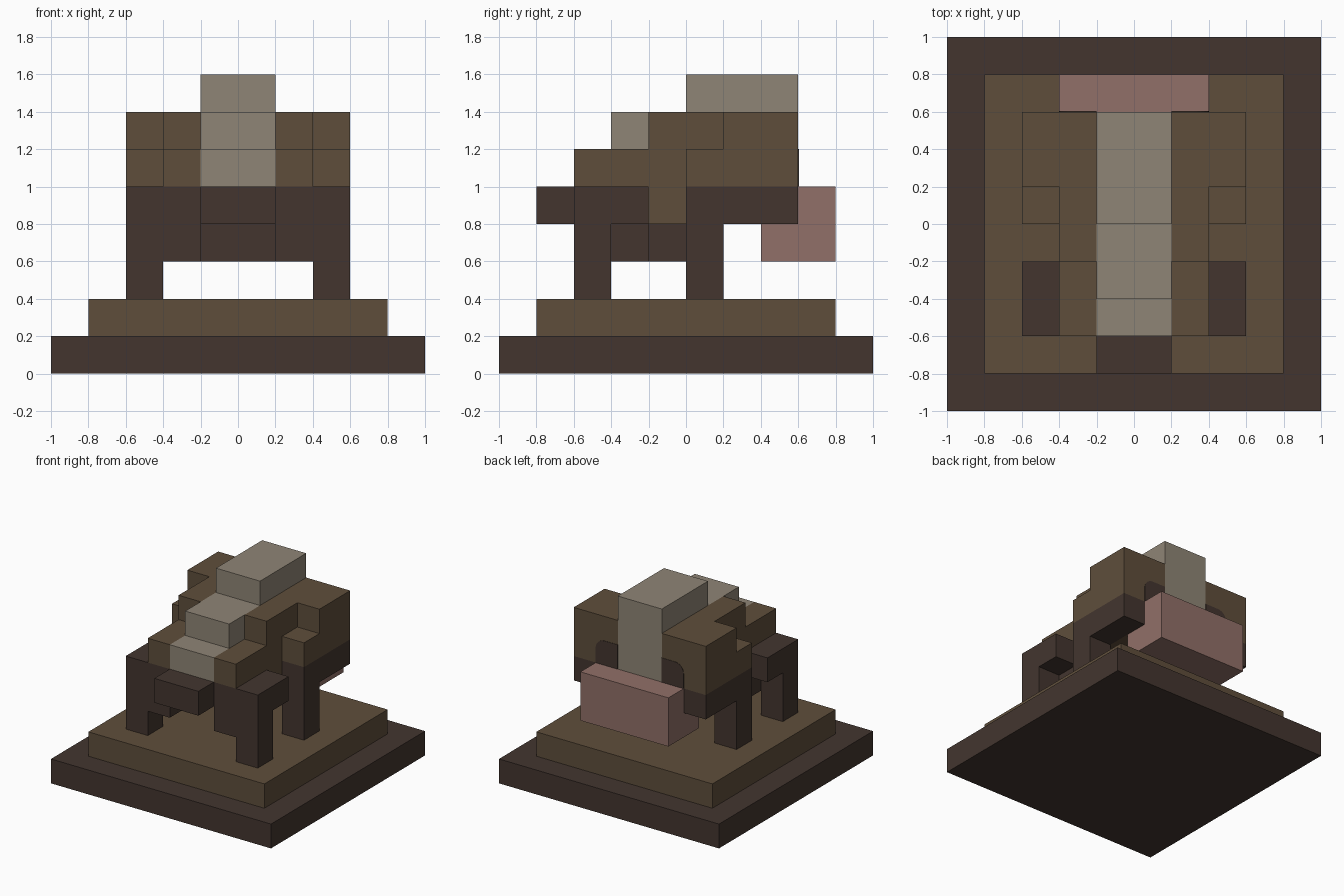
import bpy, bmesh, math

cube = bpy.data.objects.get("Cube")
if cube:
    bpy.data.objects.remove(cube, do_unlink=True)


def material(name, rgb):
    m = bpy.data.materials.new(name)
    m.use_nodes = True
    colour = (*rgb, 1.0)
    m.diffuse_color = colour
    bsdf = next(n for n in m.node_tree.nodes if n.type == 'BSDF_PRINCIPLED')
    bsdf.inputs["Base Color"].default_value = colour
    return m


DARK = material("dark brown", (0.056, 0.036, 0.028))
BROWN = material("mid brown", (0.114, 0.076, 0.044))
LIGHT = material("pale stone", (0.275, 0.235, 0.181))
PINK = material("dusty pink", (0.283, 0.162, 0.138))


def finish(name, bm, mat):
    bmesh.ops.recalc_face_normals(bm, faces=bm.faces)
    mesh = bpy.data.meshes.new(name)
    bm.to_mesh(mesh)
    bm.free()
    mesh.materials.append(mat)
    ob = bpy.data.objects.new(name, mesh)
    bpy.context.collection.objects.link(ob)
    return ob


def prism(name, profile, x0, x1, mat):
    """Side profile of (y, z) points extruded from x0 to x1."""
    bm = bmesh.new()
    face = bm.faces.new([bm.verts.new((x0, y, z)) for y, z in profile])
    ext = bmesh.ops.extrude_face_region(bm, geom=[face])
    verts = [v for v in ext["geom"] if isinstance(v, bmesh.types.BMVert)]
    bmesh.ops.translate(bm, verts=verts, vec=(x1 - x0, 0, 0))
    return finish(name, bm, mat)


def box(name, x0, x1, y0, y1, z0, z1, mat):
    return prism(name, [(y0, z0), (y1, z0), (y1, z1), (y0, z1)], x0, x1, mat)


def pair(name, profile, x0, x1, mat):
    """The same profile on both sides of the body."""
    prism("left_" + name, profile, x0, x1, mat)
    prism("right_" + name, profile, -x1, -x0, mat)


# Stepped plinth
box("plinth_base", -1, 1, -1, 1, 0, 0.2, DARK)
box("plinth_step", -0.8, 0.8, -0.8, 0.8, 0.2, 0.4, BROWN)

# Body flanks with the upper head sides, either side of the pale stripe
pair("flank", [(-0.6, 1.0), (-0.2, 1.0), (-0.2, 0.8), (0.6, 0.8),
               (0.6, 1.4), (-0.2, 1.4), (-0.2, 1.2), (-0.6, 1.2)], 0.2, 0.4, BROWN)
pair("haunch", [(0, 1.0), (0.6, 1.0), (0.6, 1.4), (0.2, 1.4),
                (0.2, 1.2), (0, 1.2)], 0.4, 0.6, BROWN)

# Pale stripe stepping up from the face to the rump
prism("back_stripe", [(-0.6, 1.0), (0.6, 1.0), (0.6, 1.6), (0, 1.6), (0, 1.4),
                      (-0.4, 1.4), (-0.4, 1.2), (-0.6, 1.2)], -0.2, 0.2, LIGHT)

# Dark underside, cheeks and snout
box("belly", -0.2, 0.2, -0.2, 0.2, 0.6, 0.8, DARK)
box("body_core", -0.2, 0.2, -0.6, 0.6, 0.8, 1.0, DARK)
pair("cheek", [(-0.6, 0.6), (-0.2, 0.6), (-0.2, 1.0), (-0.6, 1.0)], 0.2, 0.4, DARK)
box("snout", -0.2, 0.2, -0.8, -0.6, 0.8, 1.0, DARK)

# Legs
pair("front_leg", [(-0.6, 0.4), (-0.4, 0.4), (-0.4, 0.8), (-0.2, 0.8),
                   (-0.2, 1.0), (-0.6, 1.0)], 0.4, 0.6, DARK)
pair("hind_leg", [(0, 0.4), (0.2, 0.4), (0.2, 0.8), (0.6, 0.8),
                  (0.6, 1.0), (0, 1.0)], 0.4, 0.6, DARK)

# Hanging tail
prism("tail", [(0.4, 0.6), (0.8, 0.6), (0.8, 1.0), (0.6, 1.0),
               (0.6, 0.8), (0.4, 0.8)], -0.4, 0.4, PINK)

# Round-cornered dark patches on the rump
for side, s in (("left", 1), ("right", -1)):
    bm = bmesh.new()
    r = 0.08
    arc = [(0.4 - r + r * math.cos(a), 1.2 - r + r * math.sin(a))
           for a in (math.radians(d) for d in range(0, 91, 15))]
    outline = [(0.2, 1.0), (0.4, 1.0)] + arc + [(0.2, 1.2)]
    face = bm.faces.new([bm.verts.new((s * x, 0.599, z)) for x, z in outline])
    ext = bmesh.ops.extrude_face_region(bm, geom=[face])
    bmesh.ops.translate(bm, vec=(0, 0.004, 0),
                        verts=[v for v in ext["geom"] if isinstance(v, bmesh.types.BMVert)])
    finish(side + "_rump_patch", bm, DARK)
